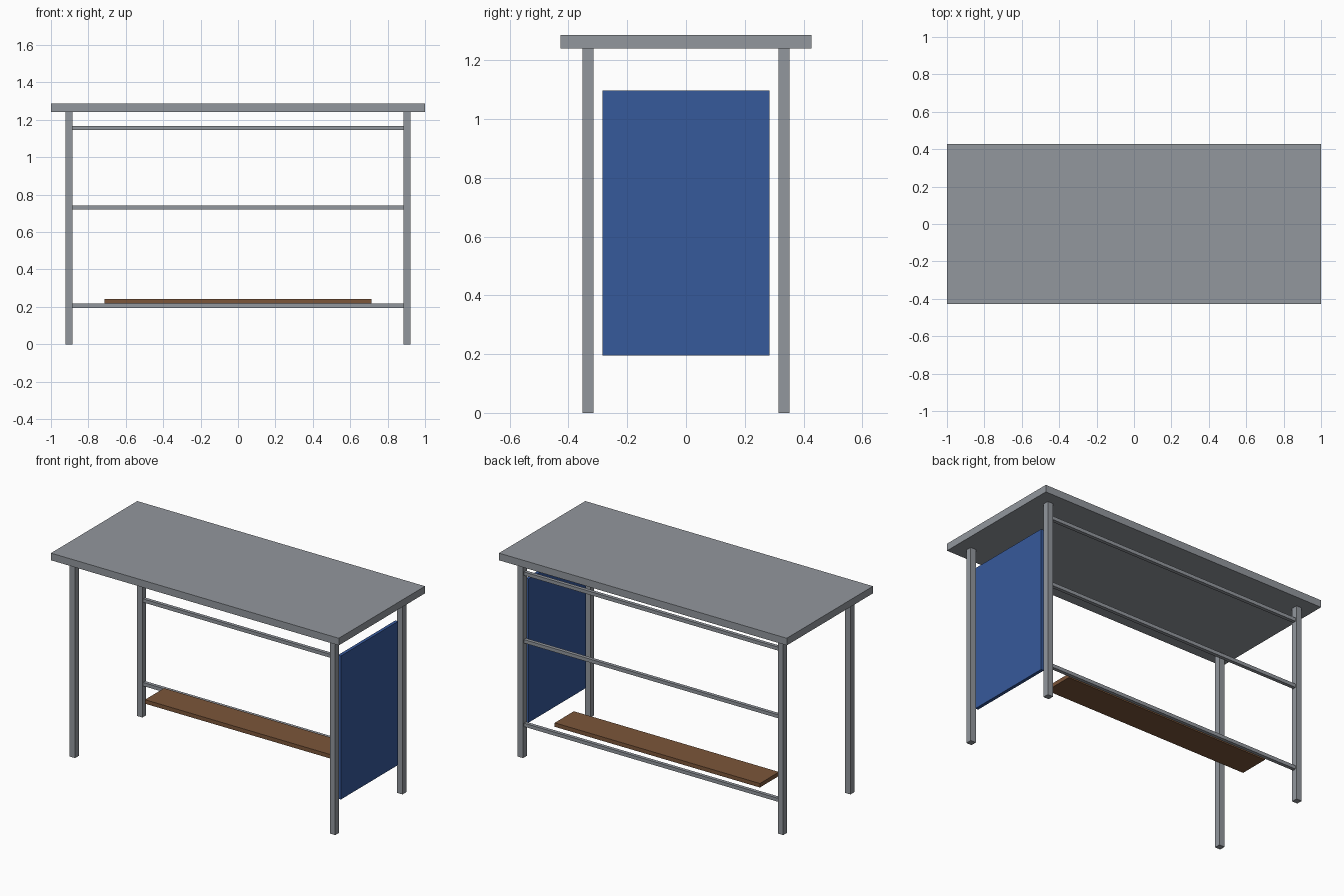
import bpy

cube = bpy.data.objects.get("Cube")
if cube:
    bpy.data.objects.remove(cube, do_unlink=True)


def make_material(name, rgb):
    mat = bpy.data.materials.new(name)
    mat.use_nodes = True
    color = (*rgb, 1.0)
    mat.diffuse_color = color
    mat.node_tree.nodes["Principled BSDF"].inputs["Base Color"].default_value = color
    return mat


steel = make_material("grey steel", (0.29, 0.31, 0.34))
blue = make_material("blue panel", (0.037, 0.1, 0.33))
wood = make_material("brown wood", (0.2, 0.093, 0.042))


def box(name, mat, x, y, z):
    """Add a box spanning the given (low, high) range on each axis."""
    spans = (x, y, z)
    bpy.ops.mesh.primitive_cube_add(size=1, location=[(a + b) / 2 for a, b in spans])
    obj = bpy.context.object
    obj.name = name
    obj.scale = [b - a for a, b in spans]
    bpy.ops.object.transform_apply(location=False, rotation=False, scale=True)
    obj.data.materials.append(mat)
    return obj


LEG_X, LEG_Y, HALF = 0.904, 0.334, 0.0188
ROOF_BOTTOM = 1.241

# Roof slab
box("roof", steel, (-1, 1), (-0.428, 0.428), (ROOF_BOTTOM, 1.286))

# Four corner posts
for side, sx in (("right", -1), ("left", 1)):
    for end, sy in (("front", -1), ("back", 1)):
        cx, cy = sx * LEG_X, sy * LEG_Y
        box(f"{end}_{side}_post", steel, (cx - HALF, cx + HALF),
            (cy - HALF, cy + HALF), (0, ROOF_BOTTOM))

# Three rails between the back posts
inner = LEG_X - HALF
for name, z in (("lower", 0.206), ("middle", 0.731), ("upper", 1.156)):
    box(f"{name}_back_rail", steel, (-inner, inner),
        (LEG_Y - 0.011, LEG_Y + 0.011), (z - 0.011, z + 0.011))

# Bench seat
box("bench_seat", wood, (-0.713, 0.713), (0.095, 0.285), (0.217, 0.242))

# Side panel between the left posts
box("side_panel", blue, (LEG_X - 0.01, LEG_X + 0.01), (-0.285, 0.285), (0.195, 1.097))
